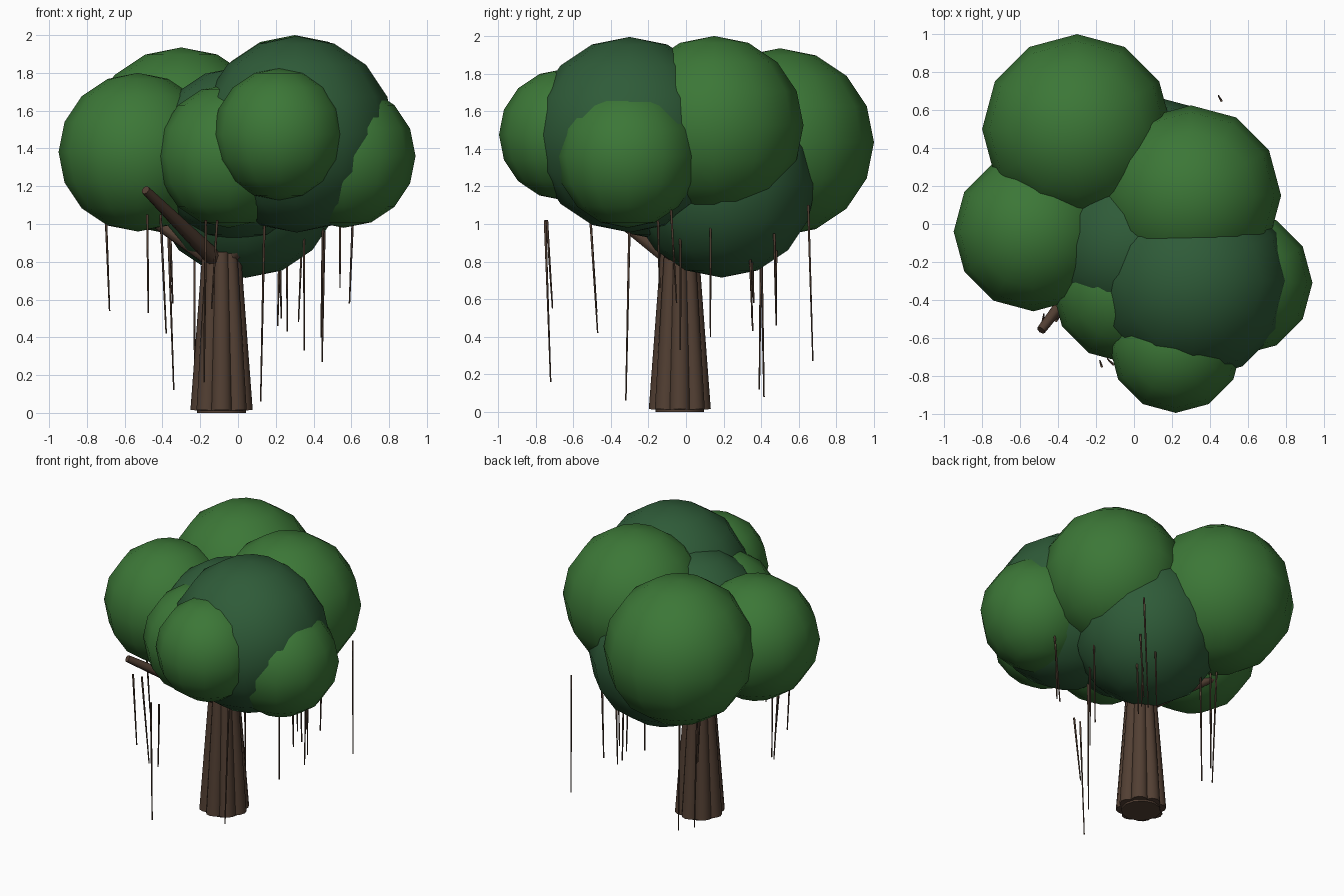
import bpy, math
from mathutils import Vector


def material(name, color):
    m = bpy.data.materials.new(name)
    m.diffuse_color = (*color, 1)
    return m


LEAF = material("leaf_light", (0.045, 0.185, 0.038))
DARK = material("leaf_dark", (0.028, 0.105, 0.04))
BARK = material("bark", (0.085, 0.05, 0.033))


def finish(name, mat):
    ob = bpy.context.object
    ob.name = name
    ob.data.materials.append(mat)
    bpy.ops.object.shade_smooth_by_angle(angle=math.radians(60))
    return ob


def clump(name, centre, r, mat):
    bpy.ops.mesh.primitive_uv_sphere_add(segments=12, ring_count=8, radius=r, location=centre)
    finish(name, mat)


def limb(name, a, b, r1, r2, sides):
    a, b = Vector(a), Vector(b)
    d = b - a
    bpy.ops.mesh.primitive_cone_add(vertices=sides, radius1=r1, radius2=r2, depth=d.length,
                                    location=(a + b) / 2,
                                    rotation=d.to_track_quat('Z', 'Y').to_euler())
    finish(name, BARK)


# leaf canopy
for x, y, z, r in [(-.30, .50, 1.435, .50), (-.53, -.04, 1.38, .42), (.30, .15, 1.525, .475),
                   (-.05, -.35, 1.36, .38), (.56, -.31, 1.36, .38), (.22, -.645, 1.475, .35)]:
    clump("leaf_clump", (x, y, z), r, LEAF)
for x, y, z, r in [(.31, -.30, 1.475, .52), (.04, .19, 1.215, .50), (0, -.11, 1.37, .46)]:
    clump("dark_leaf_clump", (x, y, z), r, DARK)

# trunk core with fluted ribs around it
TX, TY = -.087, -.033
limb("trunk", (TX, TY, 0), (TX, TY, 1.0), .13, .075, 12)
RIBS = 8
for i in range(RIBS):
    a = 2 * math.pi * i / RIBS
    c, s = math.cos(a), math.sin(a)
    limb("trunk_rib", (TX + .107 * c, TY + .107 * s, .012),
         (TX + .062 * c, TY + .062 * s, .85), .058, .04, 10)

# branches
for end in [(-.49, -.56, 1.18), (.30, -.30, 1.2), (-.60, .22, 1.12), (-.15, .45, 1.2), (.3, .3, 1.2)]:
    limb("branch", (TX, TY, .78), end, .05, .024, 8)

# hanging roots: top x, top y, bottom x, bottom y, top z, bottom z
ROOTS = [
    (-.70, -.05, -.68, -.03, 1.05, .54), (-.48, -.51, -.475, -.475, 1.05, .53),
    (-.41, -.51, -.38, -.47, 1.05, .42), (-.37, .40, -.34, .39, 1.0, .12),
    (-.36, .35, -.345, .36, 1.0, .58), (-.17, -.75, -.18, -.72, 1.02, .16),
    (-.11, -.74, -.14, -.71, 1.02, .55), (.14, -.30, .12, -.32, 1.02, .06),
    (-.23, .40, -.23, .415, .9, .08), (.22, .48, .21, .48, .9, .46),
    (.22, .35, .23, .35, .85, .50), (.26, .34, .26, .355, .85, .43),
    (.35, -.03, .35, -.03, 1.05, .33), (.34, .47, .32, .48, .95, .48),
    (.45, .13, .44, .13, 1.0, .40), (.46, .65, .445, .675, 1.1, .27),
    (.54, -.15, .54, -.14, 1.05, .66), (.61, -.08, .59, -.05, 1.08, .58)]
for tx, ty, bx, by, tz, bz in ROOTS:
    limb("hanging_root", (bx, by, bz), (tx, ty, tz), .004, .007, 6)
